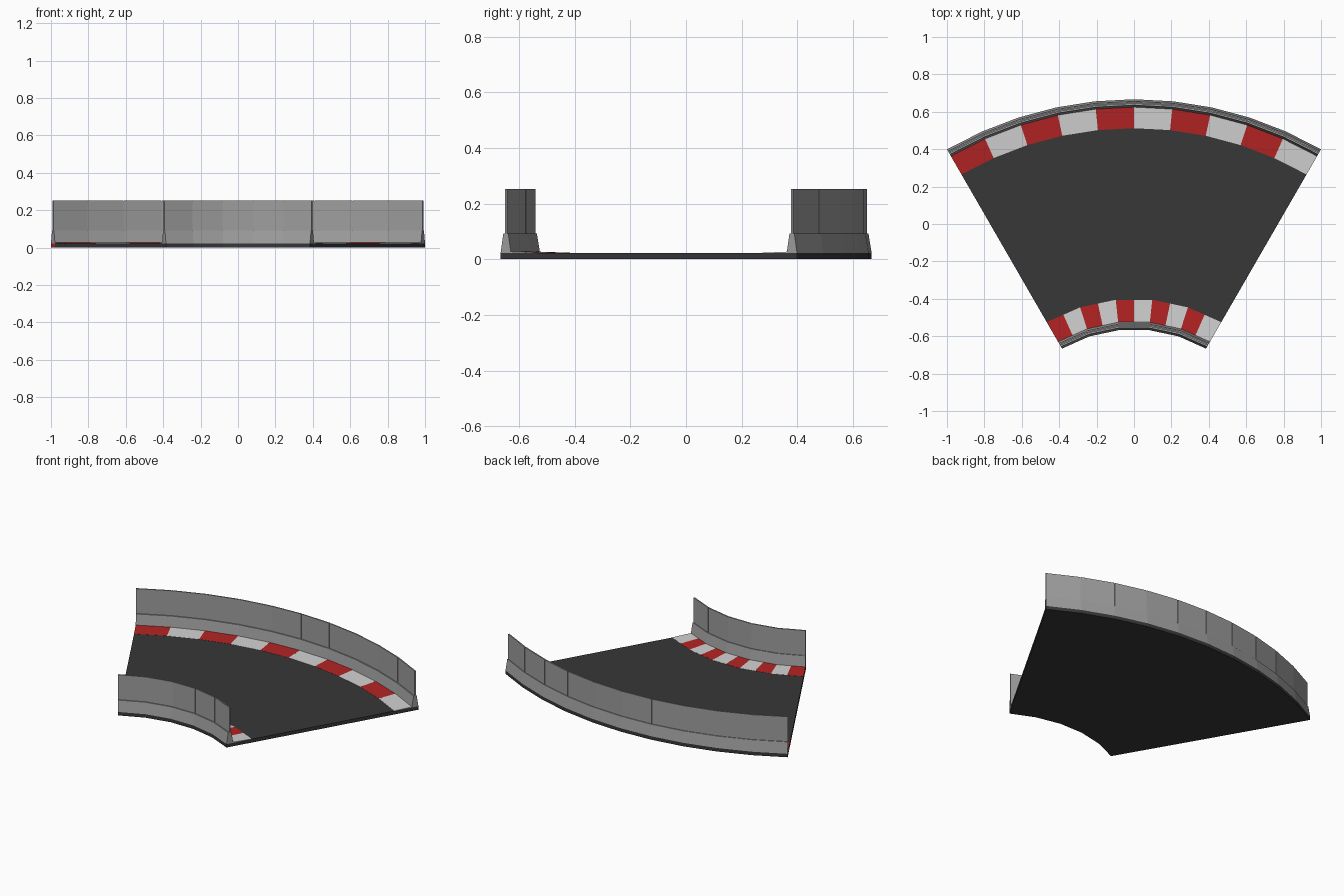
import bpy, bmesh
from math import sin, cos, radians

cube = bpy.data.objects.get("Cube")
if cube:
    bpy.data.objects.remove(cube, do_unlink=True)

CENTRE_Y = -1.333      # centre of the curve
HALF = 30              # half of the sweep, in degrees
BASE_Z = 0.022         # top of the track slab


def material(name, colour):
    m = bpy.data.materials.new(name)
    m.use_nodes = True
    m.diffuse_color = (*colour, 1)
    bsdf = m.node_tree.nodes["Principled BSDF"]
    bsdf.inputs["Base Color"].default_value = (*colour, 1)
    bsdf.inputs["Roughness"].default_value = 0.8
    return m


ASPHALT = material("asphalt", (0.038, 0.038, 0.038))
CONCRETE = material("concrete grey", (0.34, 0.34, 0.34))
RED = material("kerb red", (0.45, 0.017, 0.017))
WHITE = material("kerb white", (0.63, 0.63, 0.63))


def point(r, angle, z, step):
    """Point on a faceted arc whose corners lie at every step from the end."""
    offset = (angle + HALF) % step - step / 2
    r *= cos(radians(step / 2)) / cos(radians(offset))
    a = radians(angle)
    return (r * sin(a), CENTRE_Y + r * cos(a), z)


def finish(name, bm, mats):
    bmesh.ops.recalc_face_normals(bm, faces=bm.faces)
    mesh = bpy.data.meshes.new(name)
    bm.to_mesh(mesh)
    bm.free()
    for m in mats:
        mesh.materials.append(m)
    obj = bpy.data.objects.new(name, mesh)
    bpy.context.collection.objects.link(obj)
    return obj


def sweep(bm, profile, angles, step, index=0):
    """Closed radius/height profile swept through the angles, with end caps."""
    rings = [[bm.verts.new(point(r, a, z, step)) for r, z in profile] for a in angles]
    n = len(profile)
    faces = [bm.faces.new(rings[0]), bm.faces.new(rings[-1])]
    for p, q in zip(rings, rings[1:]):
        for i in range(n):
            j = (i + 1) % n
            faces.append(bm.faces.new((p[i], p[j], q[j], q[i])))
    for f in faces:
        f.material_index = index


def stations(step):
    return list(range(-HALF, HALF + 1, step))


def box_profile(r, half, low, high):
    return [(r - half, low), (r + half, low), (r + half, high), (r - half, high)]


# Track slab, with a red end under the outer barrier
outline = [(2.0, a, 6) for a in stations(6)]
outline += [(0.77, a, 12) for a in reversed(stations(12))]
outline.append((1.957, -HALF, 12))
bm = bmesh.new()
low = [bm.verts.new(point(r, a, 0, s)) for r, a, s in outline]
high = [bm.verts.new(point(r, a, BASE_Z, s)) for r, a, s in outline]
bm.faces.new(low)
bm.faces.new(high)
for i in range(len(low)):
    j = (i + 1) % len(low)
    side = bm.faces.new((low[i], low[j], high[j], high[i]))
    side.material_index = int(i == len(low) - 1)
finish("track_slab", bm, [ASPHALT, RED])


def kerb(name, road_r, wall_r, step):
    """Ten wedge blocks in alternating colours, rising to the barrier."""
    bm = bmesh.new()
    profile = [(road_r, 0.015), (road_r, BASE_Z + 0.0008),
               (wall_r, BASE_Z + 0.005), (wall_r, 0.015)]
    for i, a in enumerate(stations(6)[:-1]):
        # Stop just short of the next corner so the block keeps to its own facet
        sweep(bm, profile, (a + 0.001, a + 5.999), step, i % 2)
    finish(name, bm, [RED, WHITE])


kerb("outer_kerb", 1.845, 1.96, 6)
kerb("inner_kerb", 0.933, 0.81, 12)


def barrier(side, middle, step):
    # Tapered footing
    bm = bmesh.new()
    footing = [(middle - 0.0215, BASE_Z), (middle + 0.0215, BASE_Z),
               (middle + 0.010, 0.093), (middle - 0.010, 0.093)]
    sweep(bm, footing, stations(step), step)
    finish(side + "_barrier_footing", bm, [CONCRETE])

    # Upright panels with narrow joints
    bm = bmesh.new()
    gap = 0.15 / middle * (0.9 if step == 6 else 0.6)
    for a in stations(step)[:-1]:
        start = a + (gap if a > -HALF else 0.001)
        end = a + step - (gap if a + step < HALF else 0.001)
        sweep(bm, box_profile(middle + 0.001, 0.004, 0.09, 0.252), (start, end), step)
    finish(side + "_barrier_panels", bm, [CONCRETE])

    # Recessed core filling the joints
    bm = bmesh.new()
    sweep(bm, box_profile(middle + 0.001, 0.002, 0.09, 0.25), stations(step), step)
    finish(side + "_barrier_core", bm, [CONCRETE])


barrier("outer", 1.9785, 6)
barrier("inner", 0.7915, 12)
